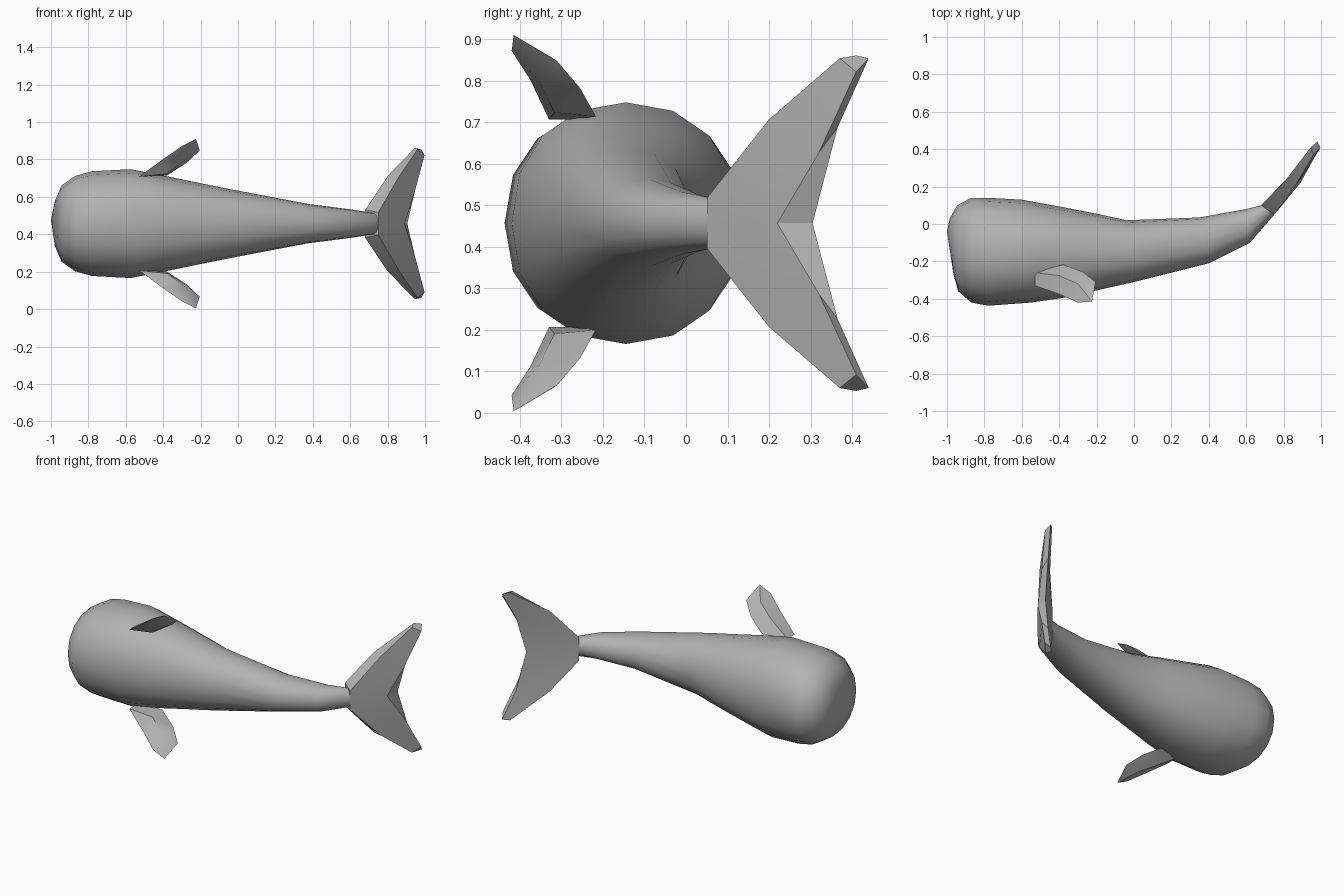
import bpy, bmesh, math
from mathutils import Vector

cube = bpy.data.objects.get("Cube")
if cube:
    bpy.data.objects.remove(cube, do_unlink=True)

MID = 0.457  # height of the symmetry plane

grey = bpy.data.materials.new("whale grey")
grey.use_nodes = True
COLOR = (0.45, 0.45, 0.45, 1)
grey.diffuse_color = COLOR
grey.node_tree.nodes["Principled BSDF"].inputs["Base Color"].default_value = COLOR


def finish(bm, name, angle):
    bmesh.ops.recalc_face_normals(bm, faces=bm.faces)
    mesh = bpy.data.meshes.new(name)
    bm.to_mesh(mesh)
    bm.free()
    obj = bpy.data.objects.new(name, mesh)
    bpy.context.collection.objects.link(obj)
    mesh.materials.append(grey)
    bpy.ops.object.select_all(action='DESELECT')
    obj.select_set(True)
    bpy.context.view_layer.objects.active = obj
    bpy.ops.object.shade_smooth_by_angle(angle=math.radians(angle))


def rounded(value):
    """Slightly boxier than a circle."""
    return math.copysign(abs(value) ** 0.92, value)


# Body: rings between an upper-back point and a belly point, with half height
SIDES = 16
RINGS = [
    (-.985, .03, -.965, -.27, .13),
    (-.945, .10, -.94, -.36, .205),
    (-.87, .14, -.87, -.42, .255),
    (-.78, .14, -.78, -.437, .28),
    (-.60, .13, -.55, -.42, .291),
    (-.38, .09, -.38, -.395, .253),
    (-.20, .055, -.20, -.355, .216),
    (-.04, .02, .0, -.31, .18),
    (.35, .035, .40, -.21, .105),
    (.60, .08, .62, -.10, .075),
    (.68, .10, .75, .05, .058),
]
bm = bmesh.new()
loops = []
for px, py, qx, qy, h in RINGS:
    p, q = Vector((px, py, MID)), Vector((qx, qy, MID))
    loop = []
    for i in range(SIDES):
        a = math.tau * i / SIDES
        pos = (p + q) / 2 + (p - q) / 2 * rounded(math.cos(a))
        pos.z += h * rounded(math.sin(a))
        loop.append(bm.verts.new(pos))
    loops.append(loop)
for a, b in zip(loops, loops[1:]):
    for i in range(SIDES):
        j = (i + 1) % SIDES
        bm.faces.new((a[i], a[j], b[j], b[i]))
nose = bm.verts.new((-1, -.04, MID + .02))
for i in range(SIDES):
    bm.faces.new((nose, loops[0][i], loops[0][(i + 1) % SIDES]))
bm.faces.new(loops[-1])
finish(bm, "body", 35)

# Tail fluke: outer and inner outlines of one half, from root round to notch
OUTER = [(.75, .05, 0), (.75, .05, .06), (.86, .20, .25), (.96, .37, .397),
         (.997, .41, .365), (.945, .32, .17), (.89, .22, 0)]
INNER = [(.68, .10, 0), (.68, .10, .075), (.80, .22, .255), (.945, .41, .404),
         (.98, .44, .397), (.935, .365, .23), (.905, .305, 0)]
bm = bmesh.new()
for side in (1, -1):
    out, inn = ([bm.verts.new((x, y, MID + side * z)) for x, y, z in pts]
                for pts in (OUTER, INNER))
    for s in (out, inn):
        bm.faces.new((s[0], s[1], s[6]))
        bm.faces.new((s[1], s[2], s[5], s[6]))
        bm.faces.new((s[2], s[3], s[4], s[5]))
    for i in range(6):
        bm.faces.new((out[i], out[i + 1], inn[i + 1], inn[i]))
bmesh.ops.remove_doubles(bm, verts=bm.verts, dist=0.0005)
finish(bm, "tail_fluke", 20)

# Flippers: an outline with a raised ridge on both faces
FIN = [(-.53, -.33, .25), (-.40, -.375, .345), (-.30, -.42, .415), (-.225, -.415, .453),
       (-.205, -.31, .39), (-.275, -.255, .325), (-.38, -.217, .257), (-.53, -.26, .25)]
for side, name in ((1, "upper_flipper"), (-1, "lower_flipper")):
    bm = bmesh.new()
    rim = [Vector((x, y, MID + side * z)) for x, y, z in FIN]
    verts = [bm.verts.new(p) for p in rim]
    normal = (rim[3] - rim[7]).cross(rim[6] - rim[1]).normalized()
    for d in (-.042, .042):
        root = bm.verts.new((rim[1] + rim[6]) / 2 + normal * d)
        tip = bm.verts.new((rim[2] + rim[5]) / 2 + normal * d * 0.8)
        for ring, apex in (((6, 7, 0, 1), root), ((2, 3, 4, 5), tip)):
            for i, j in zip(ring, ring[1:]):
                bm.faces.new((verts[i], verts[j], apex))
        bm.faces.new((verts[1], verts[2], tip, root))
        bm.faces.new((verts[5], verts[6], root, tip))
    finish(bm, name, 25)
